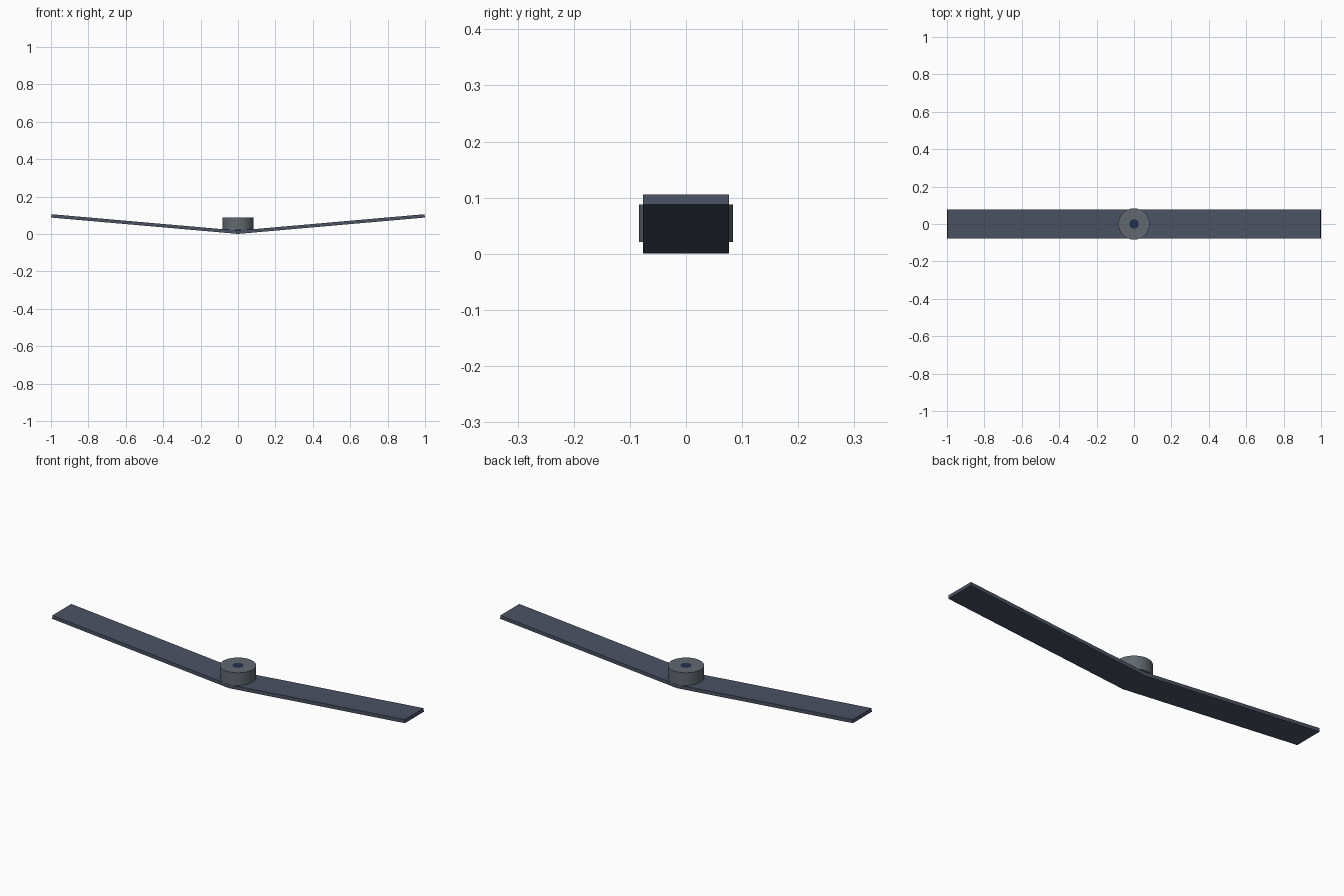
import bpy
from math import radians, cos, sin

if "Cube" in bpy.data.objects:
    bpy.data.objects.remove(bpy.data.objects["Cube"])

ANGLE = radians(5)
THICK, WIDTH, LENGTH = 0.018, 0.153, 1.003


def material(name, rgb):
    m = bpy.data.materials.new(name)
    m.diffuse_color = (*rgb, 1)
    m.use_nodes = True
    m.node_tree.nodes["Principled BSDF"].inputs["Base Color"].default_value = m.diffuse_color
    return m


def cylinder(name, radius, bottom, top, mat, sides=32):
    bpy.ops.mesh.primitive_cylinder_add(vertices=sides, radius=radius, depth=top - bottom,
                                        location=(0, 0, (bottom + top) / 2))
    ob = bpy.context.object
    ob.name = name
    ob.data.materials.append(mat)
    bpy.ops.object.shade_smooth_by_angle(angle=radians(30))
    return ob


def blade(name, side, mat):
    # flat bar tilted up from the centre by the blade angle
    x = LENGTH / 2 * cos(ANGLE) - THICK / 2 * sin(ANGLE)
    z = LENGTH / 2 * sin(ANGLE) + THICK / 2 * cos(ANGLE)
    bpy.ops.mesh.primitive_cube_add(size=1, location=(side * x, 0, z),
                                    rotation=(0, -side * ANGLE, 0))
    ob = bpy.context.object
    ob.name = name
    ob.scale = (LENGTH, WIDTH, THICK)
    bpy.ops.object.transform_apply(location=False, rotation=False, scale=True)
    ob.data.materials.append(mat)


blade_mat = material("blade_slate", (0.07, 0.085, 0.125))
hub_mat = material("hub_grey", (0.12, 0.14, 0.16))
bolt_mat = material("bolt_navy", (0.015, 0.03, 0.08))

# Two raised blades
blade("right_blade", 1, blade_mat)
blade("left_blade", -1, blade_mat)

# Hub with a flush centre pin
cylinder("hub", 0.084, 0.021, 0.088, hub_mat)
cylinder("centre_pin", 0.025, 0.015, 0.0885, bolt_mat)
